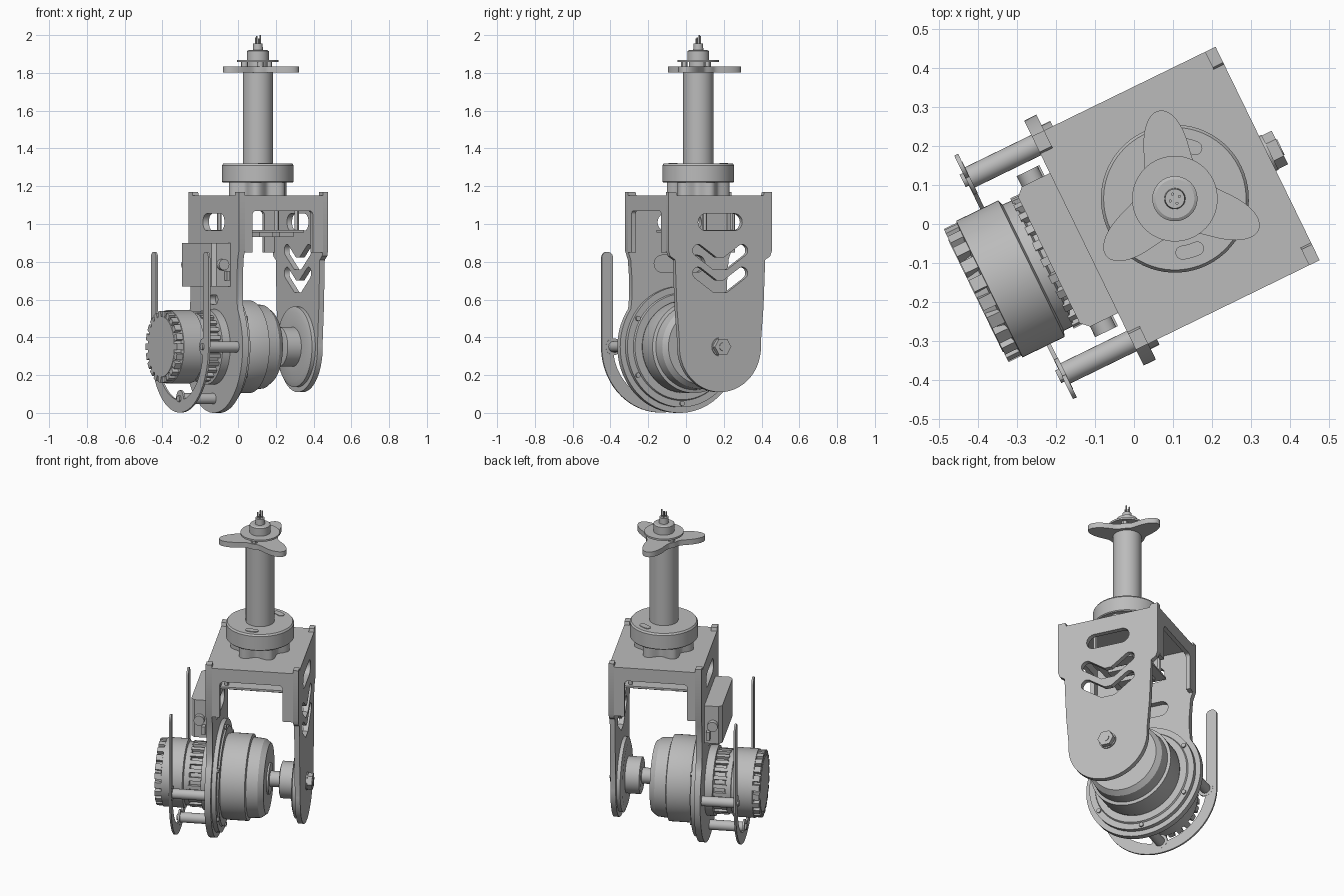
import bpy, bmesh
from math import sin, cos, pi, radians
from mathutils import Matrix, Vector

cube = bpy.data.objects.get("Cube")
if cube:
    bpy.data.objects.remove(cube, do_unlink=True)

grey = bpy.data.materials.new("metal grey")
grey.use_nodes = True
GREY = (0.5, 0.5, 0.5, 1)
grey.diffuse_color = GREY
grey.node_tree.nodes["Principled BSDF"].inputs["Base Color"].default_value = GREY

# Assembly frame: u along the axle, v across it, w up; swivelled about the mast
BASE = Matrix.Translation((0.105, 0.065, 0)) @ Matrix.Rotation(radians(26), 4, "Z")
FRAMES = {
    "u": Matrix(((0, 0, 1), (1, 0, 0), (0, 1, 0))).to_4x4(),
    "v": Matrix(((1, 0, 0), (0, 0, -1), (0, 1, 0))).to_4x4(),
    "w": Matrix.Identity(4),
}
AXLE = 0.35
parts = []


def add(name, mesh, axis):
    mesh.transform(BASE @ FRAMES[axis])
    mesh.materials.clear()
    mesh.materials.append(grey)
    ob = bpy.data.objects.new(name, mesh)
    bpy.context.collection.objects.link(ob)
    parts.append(ob)


def plate(name, loops, axis, lo, hi):
    """Flat sheet: first loop is the outline, the others are holes."""
    cu = bpy.data.curves.new(name, "CURVE")
    cu.dimensions, cu.fill_mode, cu.extrude = "2D", "BOTH", (hi - lo) / 2
    for loop in loops:
        sp = cu.splines.new("POLY")
        sp.points.add(len(loop) - 1)
        for p, (x, y) in zip(sp.points, loop):
            p.co = (x, y, 0, 1)
        sp.use_cyclic_u = True
    tmp = bpy.data.objects.new(name, cu)
    bpy.context.collection.objects.link(tmp)
    deps = bpy.context.evaluated_depsgraph_get()
    mesh = bpy.data.meshes.new_from_object(tmp.evaluated_get(deps))
    bpy.data.objects.remove(tmp)
    mesh.transform(Matrix.Translation((0, 0, (lo + hi) / 2)))
    bm = bmesh.new()
    bm.from_mesh(mesh)
    bmesh.ops.remove_doubles(bm, verts=bm.verts, dist=1e-5)
    bmesh.ops.recalc_face_normals(bm, faces=bm.faces)
    bm.to_mesh(mesh)
    bm.free()
    add(name, mesh, axis)


def turned(name, profile, axis, x=0, y=0, sides=64):
    """Solid of revolution from (height, radius) pairs."""
    bm = bmesh.new()
    pts = [(profile[0][0], 0)] + profile + [(profile[-1][0], 0)]
    vs = [bm.verts.new((r, 0, h)) for h, r in pts]
    edges = [bm.edges.new(p) for p in zip(vs, vs[1:])]
    bmesh.ops.spin(bm, geom=vs + edges, axis=(0, 0, 1), cent=(0, 0, 0), angle=2 * pi, steps=sides)
    bmesh.ops.remove_doubles(bm, verts=bm.verts, dist=1e-5)
    bmesh.ops.recalc_face_normals(bm, faces=bm.faces)
    bmesh.ops.translate(bm, verts=bm.verts, vec=(x, y, 0))
    mesh = bpy.data.meshes.new(name)
    bm.to_mesh(mesh)
    bm.free()
    add(name, mesh, axis)


def rod(name, axis, x, y, lo, hi, r, sides=24):
    turned(name, [(lo, r), (hi, r)], axis, x, y, sides)


def arc(r, a, b, n=24, x=0, y=0):
    return [(x + r * cos(radians(a + (b - a) * i / n)), y + r * sin(radians(a + (b - a) * i / n)))
            for i in range(n + 1)]


def stroke(path, r):
    """Round-ended outline around a path."""
    pts = [Vector(p) for p in path]
    dirs = [(b - a).normalized() for a, b in zip(pts, pts[1:])]
    left, right = [], []
    for i, p in enumerate(pts):
        d0, d1 = dirs[max(i - 1, 0)], dirs[min(i, len(dirs) - 1)]
        t = (d0 + d1).normalized()
        n = Vector((-t.y, t.x)) * (r / max(t.dot(d0), 0.5))
        left.append(tuple(p + n))
        right.append(tuple(p - n))

    def cap(p, d):
        a = math_angle(d)
        return arc(r, a - 90, a + 90, 10, p.x, p.y)[1:-1]
    return right + cap(pts[-1], dirs[-1]) + left[::-1] + cap(pts[0], -dirs[0])


def math_angle(d):
    return -Vector((1, 0)).angle_signed(d) * 180 / pi


def slot(half, y, r):
    return stroke([(r - half, y), (half - r, y)], r)


def chevron(y):
    return stroke([(-0.13, y), (-0.03, y - 0.07), (0.03, y - 0.07), (0.13, y)], 0.032)


def box(a, b):
    return [(a[0], a[1]), (b[0], a[1]), (b[0], b[1]), (a[0], b[1])]


def fins(name, n, r0, r1, lo, hi, width):
    """Ring of radial ribs around the axle."""
    bm = bmesh.new()
    for i in range(n):
        m = (Matrix.Translation((0, AXLE, 0)) @ Matrix.Rotation(2 * pi * i / n, 4, "Z")
             @ Matrix.Translation(((r0 + r1) / 2, 0, (lo + hi) / 2))
             @ Matrix.Diagonal((r1 - r0, width, hi - lo, 1)))
        bmesh.ops.create_cube(bm, size=1, matrix=m)
    mesh = bpy.data.meshes.new(name)
    bm.to_mesh(mesh)
    bm.free()
    add(name, mesh, "u")


# Fork side plates with raised ears at the top corners
def side_outline(half, lower):
    right = [(half - 0.05, 1.15), (half - 0.045, 1.17), (half, 1.17), (half, 0.86)] + lower
    return right + [(-x, y) for x, y in right[::-1]]


left_lower = [(0.288, 0.81), (0.28, 0.7), (0.28, 0.62)] + arc(0.35, 35, -89.9, 32, 0, AXLE)
right_lower = [(0.295, 0.83), (0.265, 0.81), (0.255, 0.56)] + arc(0.24, 5, -89.9, 28, 0, AXLE)
plate("left_fork_plate", [side_outline(0.305, left_lower), slot(0.13, 1.01, 0.045),
      slot(0.15, 0.79, 0.045), slot(0.05, 0.6, 0.025)], "u", -0.26, -0.225)
plate("right_fork_plate", [side_outline(0.305, right_lower), slot(0.13, 1.01, 0.045),
      chevron(0.86), chevron(0.74)], "u", 0.235, 0.265)

# Folded top bridge and its front and back flanges
plate("bridge_deck", [box((-0.225, -0.305), (0.235, 0.305))], "w", 1.125, 1.15)
flange = [(-0.225, 0.85), (-0.18, 0.85)] + arc(0.02, 180, 90, 6, -0.16, 1.05) \
    + arc(0.02, 90, 0, 6, 0.155, 1.05) + [(0.175, 0.85), (0.235, 0.85), (0.235, 1.14), (-0.225, 1.14)]
for name, d in (("front_flange", 0.28), ("back_flange", -0.305)):
    plate(name, [flange], "v", d, d + 0.025)

# Circuit board under the bridge
plate("circuit_board", [box((-0.2, -0.15), (0.2, 0.15))], "w", 0.955, 0.967)
for x in (-0.12, 0, 0.12):
    plate("board_chip", [box((x - 0.04, -0.1), (x + 0.04, 0.1))], "w", 0.93, 0.955)
for x in (-0.17, 0.17):
    for y in (-0.12, 0.12):
        rod("board_standoff", "w", x, y, 0.967, 1.125, 0.012, 12)

# Outer drive motor
turned("motor_bell", [(-0.57, 0.16), (-0.535, 0.172), (-0.53, 0.195), (-0.41, 0.195), (-0.405, 0.18),
       (-0.375, 0.18), (-0.37, 0.168), (-0.31, 0.168), (-0.305, 0.2), (-0.26, 0.2)], "u", 0, AXLE)
fins("bell_teeth", 22, 0.15, 0.19, -0.568, -0.525, 0.034)
fins("stator_ribs", 24, 0.16, 0.186, -0.38, -0.3, 0.022)

# Hub between the plates, stub axle and bearing
turned("hub_ring", [(-0.225, 0.32), (-0.2, 0.32), (-0.2, 0.285), (-0.19, 0.28)], "u", 0, AXLE)
turned("wheel_hub", [(-0.2, 0.235), (-0.17, 0.245), (-0.05, 0.245), (-0.045, 0.228), (0.02, 0.222),
       (0.05, 0.2), (0.05, 0.09), (0.06, 0.09), (0.06, 0.045), (0.14, 0.045)], "u", 0, AXLE)
turned("bearing_cup", [(0.12, 0.09), (0.125, 0.105), (0.205, 0.105), (0.205, 0.185), (0.215, 0.213),
       (0.235, 0.213)], "u", 0, AXLE)
rod("axle_washer", "u", 0, AXLE, 0.265, 0.272, 0.05)
rod("axle_nut", "u", 0, AXLE, 0.272, 0.3, 0.048, 6)
rod("axle_tip", "u", 0, AXLE, 0.3, 0.303, 0.022)
for a in range(30, 390, 60):
    rod("hub_screw", "u", 0.3 * cos(radians(a)), AXLE + 0.3 * sin(radians(a)), -0.2, -0.19, 0.013, 12)

# Guard hoop with three spacer rods
hoop = [(-0.315, 0.82)] + arc(0.315, 180, 360, 40, 0, AXLE) + [(0.315, 0.82)]
plate("guard_hoop", [stroke(hoop, 0.033)], "u", -0.461, -0.45)
for x, y in ((-0.28, AXLE), (0.28, AXLE), (0, 0.075)):
    rod("guard_lug", "u", x, y, -0.46, -0.449, 0.045)
    rod("guard_spacer", "u", x, y, -0.45, -0.26, 0.029)
    rod("guard_screw", "u", x, y, -0.47, -0.46, 0.018, 12)

# Controller box on the left plate, with chamfered outer corners and plugs
plate("controller_box", [[(-0.26, -0.2), (-0.26, 0.2), (-0.34, 0.2), (-0.36, 0.18), (-0.36, -0.18),
      (-0.34, -0.2)]], "w", 0.67, 0.9)
for d, e in ((0.2, 0.23), (-0.23, -0.2)):
    rod("box_plug", "v", -0.31, 0.785, d, e, 0.03, 16)
    plate("box_socket", [box((-0.295, 0.7), (-0.275, 0.75))], "v", d, e)

# Mast, collar and lobed clamp
rod("mast", "w", 0, 0, 1.15, 1.82, 0.08, 48)
lobes = [((0.145 + 0.022 * cos(6 * t)) * cos(t), (0.145 + 0.022 * cos(6 * t)) * sin(t))
         for t in (2 * pi * i / 96 for i in range(96))]
plate("lobed_clamp", [lobes], "w", 1.15, 1.225)
turned("mast_collar", [(1.22, 0.185), (1.225, 0.19), (1.31, 0.19), (1.32, 0.183)], "w")
for a in (50, 260):
    plate("collar_slot_pad", [stroke(arc(0.14, a - 8, a + 8, 6), 0.018)], "w", 1.318, 1.324)

# Three-armed top plate: arms blend into the centre
arms = []
for i in range(144):
    t = 2 * pi * i / 144
    k = (0.5 + 0.5 * cos(3 * (t - radians(74)))) ** 2.6
    arms.append(((0.1 + 0.13 * k) * cos(t), (0.1 + 0.13 * k) * sin(t)))
plate("three_arm_plate", [arms], "w", 1.803, 1.835)
for a in (14, 134, 254):
    rod("sensor_standoff", "w", 0.075 * cos(radians(a)), 0.075 * sin(radians(a)), 1.835, 1.858, 0.018, 12)
turned("sensor_stack", [(1.835, 0.05), (1.857, 0.05), (1.857, 0.11), (1.868, 0.11), (1.868, 0.058),
       (1.915, 0.058), (1.92, 0.05), (1.92, 0.027), (1.955, 0.025)], "w", sides=48)
for i in range(4):
    t = pi / 2 * i
    rod("wire_pin", "w", 0.013 * cos(t), 0.013 * sin(t), 1.95, 2.0 - 0.006 * i, 0.004, 8)

# Smooth round surfaces, keep the edges crisp
bpy.ops.object.select_all(action="DESELECT")
for ob in parts:
    ob.select_set(True)
bpy.context.view_layer.objects.active = parts[0]
bpy.ops.object.shade_smooth_by_angle(angle=radians(30))
